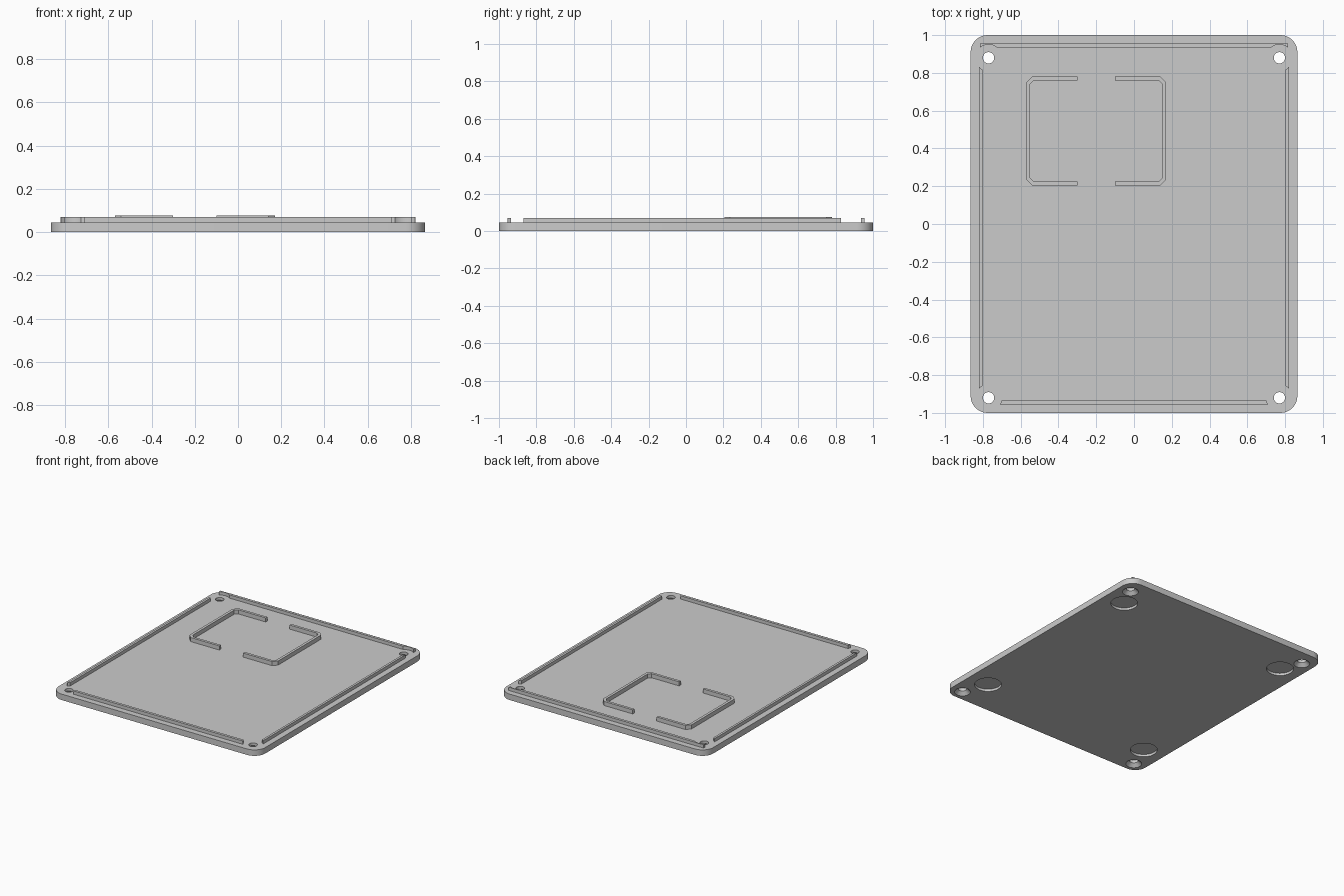
import bpy, bmesh, math
from mathutils import Matrix

cube = bpy.data.objects.get("Cube")
if cube:
    bpy.data.objects.remove(cube, do_unlink=True)

grey = bpy.data.materials.new("plain grey")
grey.use_nodes = True
grey.diffuse_color = (0.6, 0.6, 0.6, 1)
grey.node_tree.nodes["Principled BSDF"].inputs["Base Color"].default_value = grey.diffuse_color

HALF_X, HALF_Y, TOP, RAIL_TOP = 0.865, 1.0, 0.045, 0.07
HOLES = [(x, y) for x in (-0.77, 0.77) for y in (-0.92, 0.88)]
FEET = [(x, y) for x in (-0.70, 0.70) for y in (-0.73, 0.73)]


def add_object(name, bm):
    bmesh.ops.recalc_face_normals(bm, faces=bm.faces)
    mesh = bpy.data.meshes.new(name)
    bm.to_mesh(mesh)
    bm.free()
    mesh.materials.append(grey)
    obj = bpy.data.objects.new(name, mesh)
    bpy.context.collection.objects.link(obj)
    return obj


def prism(name, outline, z0, z1):
    bm = bmesh.new()
    face = bm.faces.new([bm.verts.new((x, y, z0)) for x, y in outline])
    side = bmesh.ops.extrude_face_region(bm, geom=[face])["geom"]
    verts = [v for v in side if isinstance(v, bmesh.types.BMVert)]
    bmesh.ops.translate(bm, verts=verts, vec=(0, 0, z1 - z0))
    return add_object(name, bm)


def box(name, x0, x1, y0, y1, z0, z1):
    return prism(name, [(x0, y0), (x1, y0), (x1, y1), (x0, y1)], z0, z1)


def rounded_rectangle(hx, hy, r, steps=10):
    pts = []
    for q, (sx, sy) in enumerate([(1, 1), (-1, 1), (-1, -1), (1, -1)]):
        for i in range(steps + 1):
            a = (q + i / steps) * math.pi / 2
            pts.append((sx * (hx - r) + r * math.cos(a), sy * (hy - r) + r * math.sin(a)))
    return pts


def cones(name, centres, r0, r1, z0, z1):
    bm = bmesh.new()
    for x, y in centres:
        bmesh.ops.create_cone(bm, cap_ends=True, segments=40, radius1=r0, radius2=r1,
                              depth=z1 - z0, matrix=Matrix.Translation((x, y, (z0 + z1) / 2)))
    return add_object(name, bm)


def cut(obj, cutter):
    cutter.hide_render = True
    cutter.hide_viewport = True
    mod = obj.modifiers.new(cutter.name, "BOOLEAN")
    mod.operation, mod.solver, mod.object = "DIFFERENCE", "EXACT", cutter


def finish(objects):
    # Bake the cuts, then shade round walls smooth with sharp edges
    graph = bpy.context.evaluated_depsgraph_get()
    for obj in objects:
        baked = bpy.data.meshes.new_from_object(obj.evaluated_get(graph))
        obj.modifiers.clear()
        obj.data = baked
    bpy.ops.object.select_all(action="DESELECT")
    for obj in objects:
        obj.select_set(True)
    bpy.context.view_layer.objects.active = objects[0]
    bpy.ops.object.shade_smooth_by_angle(angle=math.radians(30))


# Base plate with countersunk screw holes and round foot recesses underneath
plate = prism("base_plate", rounded_rectangle(HALF_X, HALF_Y, 0.09), 0, TOP)
bores = cones("screw_bore_cutter", HOLES, 0.03, 0.03, -0.05, 0.1)
sinks = cones("countersink_cutter", HOLES, 0.065, 0.025, -0.01, 0.03)
recesses = cones("foot_recess_cutter", FEET, 0.093, 0.093, -0.05, 0.018)
for cutter in (bores, sinks, recesses):
    cut(plate, cutter)

# Locating rails, relieved around the screw holes
clearance = cones("rail_clearance_cutter", HOLES, 0.07, 0.07, 0, 0.1)
rails = [
    box("front_rail", -0.72, 0.72, -0.955, -0.935, TOP, RAIL_TOP),
    box("back_rail", -0.815, 0.815, 0.935, 0.955, TOP, RAIL_TOP),
]
for name, s in (("left", 1), ("right", -1)):
    rails.append(box(name + "_rail", min(s * 0.803, s * 0.82), max(s * 0.803, s * 0.82),
                     -0.87, 0.83, TOP, RAIL_TOP))
for rail in rails:
    cut(rail, clearance)

# Pair of facing C-shaped brackets with chamfered corners
CX, CY, WALL = -0.20, 0.4925, 0.02


def bracket_line(s, hx, hy, chamfer):
    return [(CX + s * x, CY + y) for x, y in
            [(0.10, -hy), (hx - chamfer, -hy), (hx, chamfer - hy),
             (hx, hy - chamfer), (hx - chamfer, hy), (0.10, hy)]]


brackets = []
for name, s in (("left", 1), ("right", -1)):
    outer = bracket_line(s, 0.37, 0.2875, 0.03)
    inner = bracket_line(s, 0.37 - WALL, 0.2875 - WALL, 0.02)
    brackets.append(prism(name + "_bracket", outer + inner[::-1], TOP, 0.076))

finish([plate] + rails + brackets)
for cutter in (bores, sinks, recesses, clearance):
    bpy.data.objects.remove(cutter, do_unlink=True)
